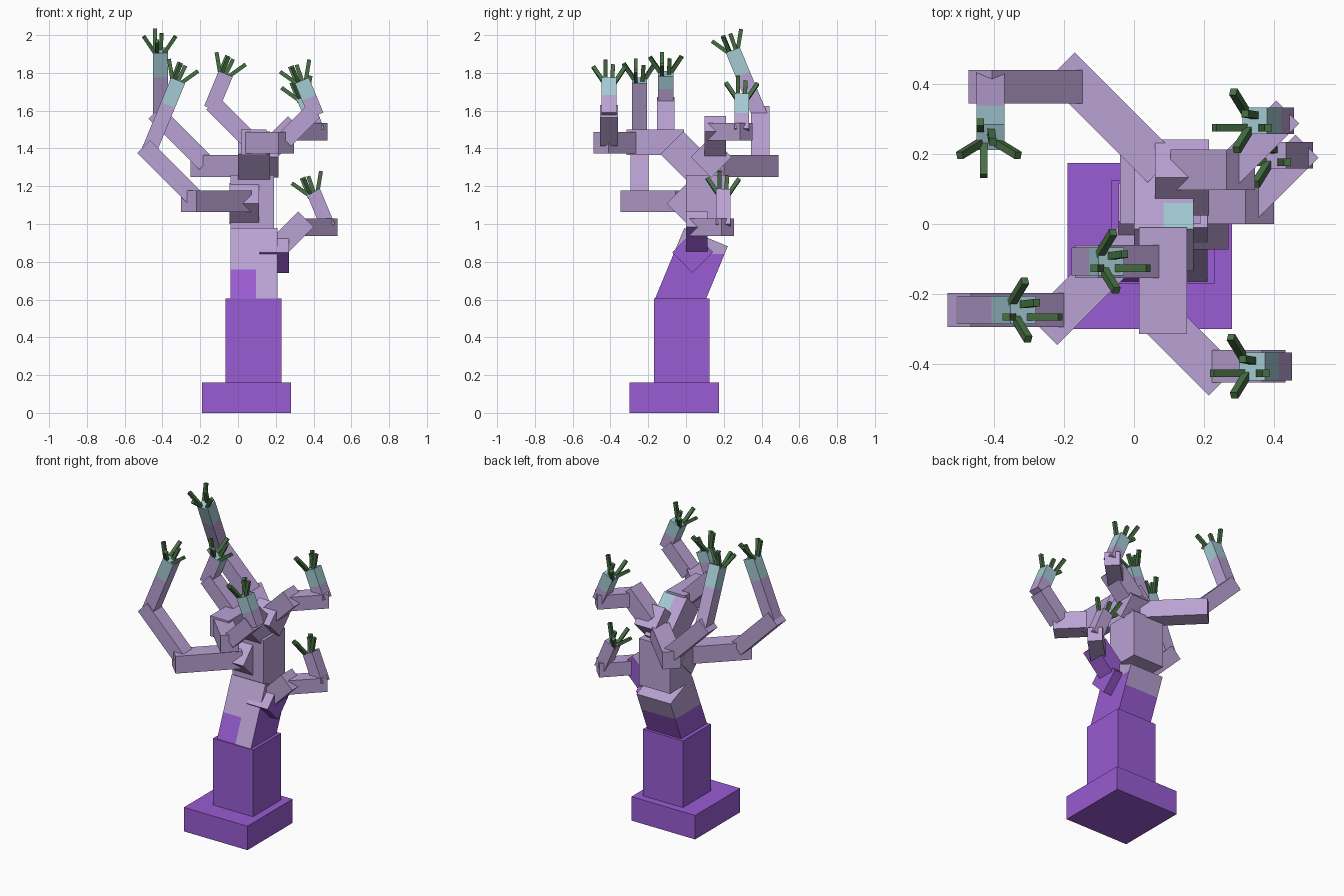
import bpy, bmesh, math
from mathutils import Vector, Matrix

cube = bpy.data.objects.get("Cube")
if cube:
    bpy.data.objects.remove(cube, do_unlink=True)


def material(name, rgb):
    lin = [(c / 255 / 12.92) if c < 11 else ((c / 255 + 0.055) / 1.055) ** 2.4 for c in rgb]
    m = bpy.data.materials.new(name)
    m.use_nodes = True
    m.diffuse_color = (*lin, 1)
    m.node_tree.nodes["Principled BSDF"].inputs["Base Color"].default_value = (*lin, 1)
    return m


PURPLE, LAVENDER, BLUE, GREEN = range(4)
MATS = [material("purple", (153, 92, 210)), material("lavender", (186, 162, 212)),
        material("pale_blue", (163, 202, 212)), material("dark_green", (72, 112, 68))]
Y, Z = Vector((0, 1, 0)), Vector((0, 0, 1))


def frame(a, b, side):
    """Matrix at a, with local z towards b and local y close to side."""
    d = (b - a).normalized()
    u = side.cross(d).normalized()
    v = d.cross(u)
    return Matrix.Translation(a) @ Matrix((u, v, d)).transposed().to_4x4()


def add_beam(bm, a, b, w, side):
    length = (b - a).length
    m = frame(a, b, side) @ Matrix.Translation((0, 0, length / 2)) @ Matrix.Diagonal((w, w, length, 1))
    bmesh.ops.create_cube(bm, size=1, matrix=m)


def finish(name, bm, rule):
    """Colour the faces by a rule on centre and normal, then make the object."""
    bmesh.ops.recalc_face_normals(bm, faces=bm.faces)
    bm.normal_update()
    used = {}
    mesh = bpy.data.meshes.new(name)
    for f in bm.faces:
        idx = rule(f.calc_center_median(), f.normal)
        if idx not in used:
            used[idx] = len(used)
            mesh.materials.append(MATS[idx])
        f.material_index = used[idx]
    bm.to_mesh(mesh)
    bm.free()
    ob = bpy.data.objects.new(name, mesh)
    bpy.context.collection.objects.link(ob)
    return ob


def beam(name, a, b, w, side=Y, color=LAVENDER, cuts=(), rule=None):
    bm = bmesh.new()
    add_beam(bm, Vector(a), Vector(b), w, Vector(side))
    for co, no in cuts:
        bmesh.ops.bisect_plane(bm, geom=bm.verts[:] + bm.edges[:] + bm.faces[:],
                               plane_co=co, plane_no=no)
    return finish(name, bm, rule or (lambda c, n: color))


def tip(name, a, b, w, blue, skip=None):
    """Last arm segment with a blue end band and a crown of spikes."""
    a, b = Vector(a), Vector(b)
    d = (b - a).normalized()
    edge = b - d * blue

    def rule(c, n):
        plain = blue == 0 or (c - edge).dot(d) < 0 or (skip and n.dot(Vector(skip)) > 0.8)
        return LAVENDER if plain else BLUE

    beam(name + "_tip", a, b, w, cuts=[(edge, d)] if blue else (), rule=rule)
    # Four spread spikes and one upright spike
    m = frame(b, b + d, Y)
    bm = bmesh.new()
    s, k = math.sin(math.radians(32)), math.cos(math.radians(32))
    for base, way in (((0.015, -0.02), (s, 0)), ((-0.025, -0.02), (-s, 0)),
                      ((-0.03, 0.02), (0, s)), ((-0.02, -0.02), (0, -s)),
                      ((0.0, 0.015), (0.05, 0.05))):
        p = Vector((*base, -0.015))
        q = p + Vector((*way, k)) * 0.12
        add_beam(bm, m @ p, m @ q, 0.021, Y)
    finish(name + "_spikes", bm, lambda c, n: GREEN)


def block(name, lo, hi, color):
    """Upright box from its two corners."""
    lo, hi = Vector(lo), Vector(hi)
    bm = bmesh.new()
    bmesh.ops.create_cube(bm, size=1, matrix=Matrix.Translation((lo + hi) / 2)
                          @ Matrix.Diagonal((*(hi - lo), 1)))
    finish(name, bm, lambda c, n: color)


# Base and trunk
block("base", (-0.19, -0.30, 0), (0.28, 0.175, 0.16), PURPLE)
block("lower_trunk", (-0.065, -0.17, 0.16), (0.23, 0.125, 0.605), PURPLE)


def lean_rule(c, n):
    if n.y < -0.8:
        return PURPLE if c.z < 0.76 and c.x < 0.095 else LAVENDER
    return PURPLE if c.z < (0.84 if n.x > 0.8 else 0.76) else LAVENDER


beam("leaning_trunk", (0.085, -0.051, 0.551), (0.085, 0.106, 0.93), 0.25,
     cuts=[((0, 0, 0.76), Z), ((0, 0, 0.84), Z), ((0.095, 0, 0), (1, 0, 0))], rule=lean_rule)
block("upper_trunk", (-0.04, 0, 0.95), (0.19, 0.225, 1.26), LAVENDER)

# Head tilted to the front, with a blue patch on its rear slope
beam("head", (0.085, 0.137, 1.218), (0.085, -0.075, 1.43), 0.17,
     cuts=[((0.085, 0, 0), (1, 0, 0)), ((0, 0.06, 1.415), (0, -1, 1))],
     rule=lambda c, n: BLUE if n.y > 0.5 and n.z > 0.5 and c.x > 0.085 and c.y < 0.06 else LAVENDER)

# Two matching left arms, one low and one high
for name, off, low in (("lower_left_arm", (0, 0, 0), True),
                       ("upper_left_arm", (-0.055, 0.098, 0.505), False)):
    o = Vector(off)
    P = lambda *c: Vector(c) + o
    beam(name + "_hub", P(0.115, 0.035, 0.85), P(0.27, 0.035, 0.85), 0.153, (0, 1, 1),
         rule=lambda c, n: PURPLE if low and not (n.z > 0.5 and n.y < -0.5) else LAVENDER)
    beam(name + "_inner", P(0.20, 0.057, 0.865), P(0.36, 0.057, 1.025), 0.115,
         rule=lambda c, n: PURPLE if low and (n.z < -0.5 or n.y > 0.8) else LAVENDER)
    beam(name + "_outer", P(0.32, 0.047, 0.983), P(0.495, 0.222, 0.983), 0.093, Z)
    tip(name, P(0.477, 0.197, 0.985), P(0.40, 0.197, 1.17), 0.076, 0 if low else 0.11)

# Front right arm
beam("front_right_arm_hub", (-0.045, 0.007, 1.108), (0.11, 0.007, 1.108), 0.153, (0, 1, 1))
beam("front_right_arm_inner", (0.03, -0.015, 1.12), (-0.26, -0.305, 1.12), 0.115, Z)
beam("front_right_arm_outer", (-0.232, -0.246, 1.142), (-0.50, -0.246, 1.41), 0.096)
tip("front_right_arm", (-0.472, -0.246, 1.385), (-0.317, -0.246, 1.76), 0.08, 0.14, (1, 0, 0))

# Rear right arm, its last segment bent to the front
beam("rear_right_arm_inner", (0.08, 0.16, 1.307), (-0.21, 0.45, 1.307), 0.115, Z)
beam("rear_right_arm_outer", (-0.172, 0.393, 1.322), (-0.44, 0.393, 1.59), 0.096)
tip("rear_right_arm", (-0.41, 0.40, 1.555), (-0.41, 0.248, 1.92), 0.08, 0.14)

# Front left arm
block("front_left_arm_hub", (0.015, -0.315, 1.365), (0.152, -0.01, 1.5), LAVENDER)
beam("front_left_arm_inner", (0.06, -0.255, 1.43), (0.255, -0.45, 1.43), 0.115, Z)
beam("front_left_arm_outer", (0.247, -0.407, 1.445), (0.40, -0.407, 1.598), 0.094)
tip("front_left_arm", (0.415, -0.407, 1.575), (0.338, -0.407, 1.76), 0.08, 0.1)

# Middle arm rising from the front left hub
beam("middle_arm_outer", (0.063, -0.107, 1.442), (-0.135, -0.107, 1.64), 0.094)
tip("middle_arm", (-0.142, -0.107, 1.61), (-0.065, -0.107, 1.795), 0.08, 0.07, (0, -1, 0))
